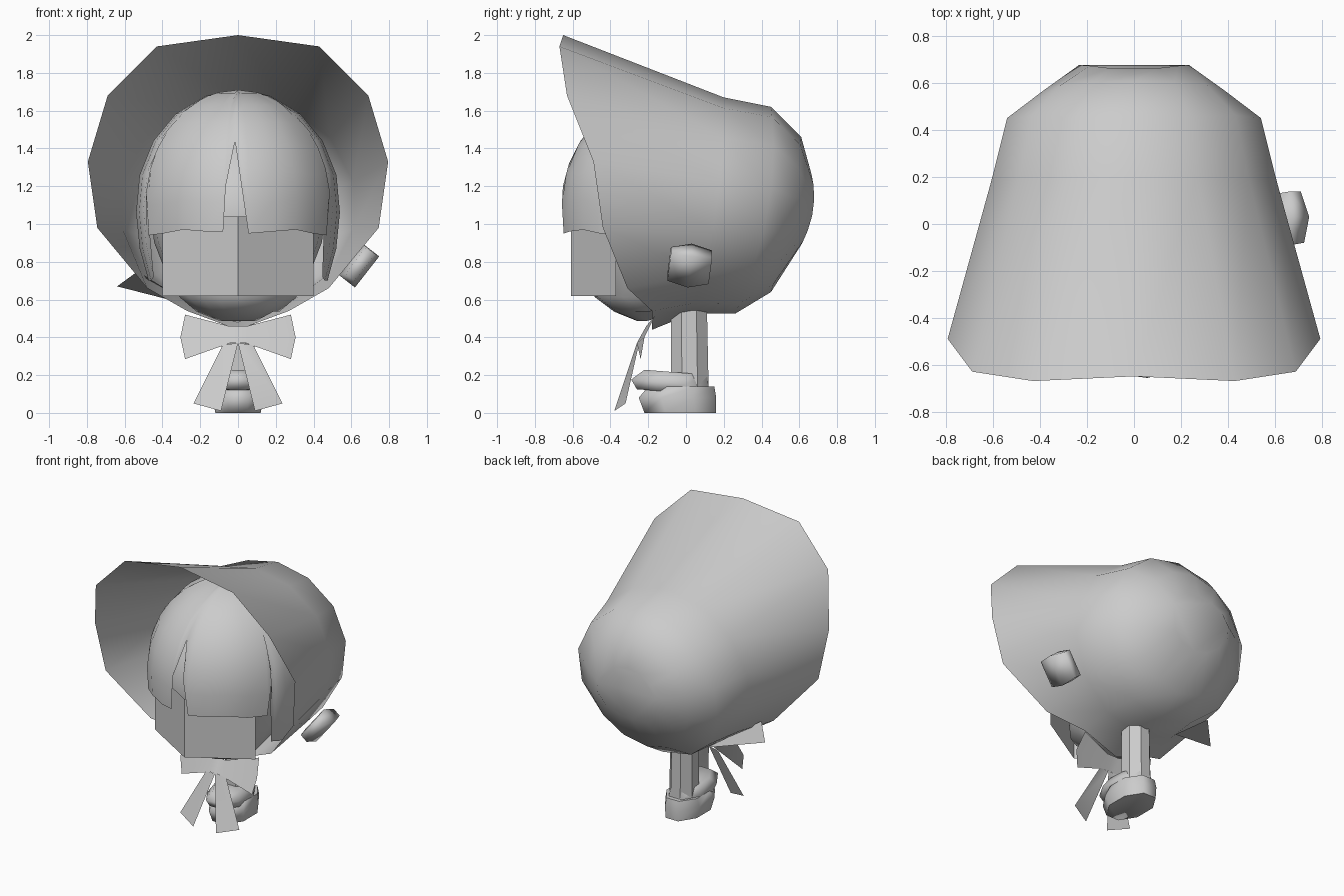
import bpy, bmesh, math
from mathutils import Matrix, Vector, Euler

if "Cube" in bpy.data.objects:
    bpy.data.objects.remove(bpy.data.objects["Cube"])


def finish(name, bm, angle=50):
    bmesh.ops.remove_doubles(bm, verts=bm.verts, dist=0.0005)
    bmesh.ops.recalc_face_normals(bm, faces=bm.faces)
    me = bpy.data.meshes.new(name)
    bm.to_mesh(me)
    bm.free()
    ob = bpy.data.objects.new(name, me)
    bpy.context.collection.objects.link(ob)
    bpy.ops.object.select_all(action='DESELECT')
    ob.select_set(True)
    bpy.context.view_layer.objects.active = ob
    bpy.ops.object.shade_smooth_by_angle(angle=math.radians(angle))
    return ob


def loft(bm, rows, closed=True):
    vs = [[bm.verts.new(p) for p in r] for r in rows]
    n = len(rows[0])
    for a, b in zip(vs, vs[1:]):
        for i in range(n if closed else n - 1):
            j = (i + 1) % n
            bm.faces.new((a[i], a[j], b[j], b[i]))
    return vs


def full_ring(half):
    return half + [(-x, y, z) for x, y, z in half[-2:0:-1]]


def sheet(name, polys, mirror=False):
    bm = bmesh.new()
    for p in polys:
        bm.faces.new([bm.verts.new(c) for c in p])
        if mirror:
            bm.faces.new([bm.verts.new((-x, y, z)) for x, y, z in reversed(p)])
    return finish(name, bm)


# bonnet: flared brim edge, then rounded crown rings
brim = [(0, -.65, 2), (.43, -.67, 1.94), (.69, -.63, 1.68), (.795, -.49, 1.33),
        (.745, -.44, .98), (.48, -.31, .66), (.27, -.18, .54), (0, -.18, .44)]


def crown_ring(yt, zt, yb, zb, rx, bulge):
    half = []
    for i in range(8):
        a = math.pi * i / 7
        t = (1 - math.cos(a)) / 2
        half.append((rx * math.sin(a), yt + (yb - yt) * t + bulge * math.sin(a) ** 2,
                     zt + (zb - zt) * t))
    return full_ring(half)


bm = bmesh.new()
rings = loft(bm, [full_ring(brim),
                  crown_ring(.20, 1.67, .03, .525, .625, .05),
                  crown_ring(.45, 1.62, .26, .525, .555, .08),
                  crown_ring(.61, 1.46, .45, .64, .40, .02),
                  crown_ring(.66, 1.28, .61, .89, .24, .04)])
bm.faces.new(rings[-1])
finish("bonnet", bm, 70)

# head with a fuller chin, tucked behind the face panel
bm = bmesh.new()
bmesh.ops.create_uvsphere(bm, u_segments=20, v_segments=12, radius=1,
                          matrix=Matrix.Translation((0, -.04, 1.03)) @ Matrix.Diagonal((.46, .5, .49, 1)))
for v in bm.verts:
    if v.co.z < .7 and v.co.y < -.08:
        v.co.y -= .09
        v.co.z -= .07
finish("head", bm, 70)

# hair: columns of (azimuth, lower edge) with narrow notches in the fringe
columns = [(-105, .8), (-90, .7), (-76, .7), (-68, .72), (-65, 1.17), (-63, .94), (-48, .95),
           (-33, .97), (-18, .96), (-8.5, .96), (-7, 1.2), (-2, 1.44), (2, 1.2), (6, .95),
           (20, .96), (35, .97), (48, .95), (62, .94), (65, 1.17), (68, .72), (76, .7), (90, .7), (105, .8)]
rows = []
for az, low in columns:
    a, p0 = math.radians(az), math.asin((low - 1.1) / .61)
    row = []
    for k in range(8):
        p = p0 + (math.pi / 2 - p0) * k / 7
        r = math.cos(p if p > 0 else p * .7)
        row.append((.54 * r * math.sin(a), -.06 - .6 * r * math.cos(a), 1.1 + .61 * math.sin(p)))
    rows.append(row)
bm = bmesh.new()
loft(bm, rows, closed=False)
finish("hair", bm, 70)

# face panel folded along its middle
sheet("face_panel", [[(0, -.61, .62), (.4, -.37, .62), (.4, -.37, 1.04), (0, -.61, 1.04)]], True)

# bow wings, knot and hanging ribbons
sheet("bow_wings", [[(0, -.21, .46), (.05, -.21, .46), (.04, -.26, .37), (0, -.26, .37)],
                    [(.05, -.21, .46), (.28, -.16, .52), (.305, -.22, .4), (.28, -.24, .285), (.04, -.26, .37)]], True)
sheet("bow_ribbons", [[(0, -.26, .37), (.08, -.25, .36), (.235, -.32, .05), (.09, -.38, .01)]], True)

# side pompom: a square puff thickest along its middle
place = Matrix.LocRotScale(Vector((.64, .02, .78)),
                           Euler((math.radians(-6), math.radians(38), 0)), None)
bm = bmesh.new()
vs = loft(bm, [[place @ Vector((sx * hx, y, sz * hz)) for sx, sz in ((-1, -1), (1, -1), (1, 1), (-1, 1))]
               for y, hx, hz in ((-.11, .03, .09), (0, .055, .105), (.11, .03, .09))])
bm.faces.new(vs[0])
bm.faces.new(vs[-1])
finish("side_pompom", bm, 100)

# flap on the other side
sheet("side_flap", [[(-.64, .015, .67), (-.53, -.1, .75), (-.25, .12, .57), (-.4, .27, .67)]])


# neck and stepped base: octagonal lofts of (z, y_front, y_back, half width)
def octagon_stack(name, levels, tilt=0, angle=50):
    bm = bmesh.new()
    rows = []
    for z, y0, y1, w in levels:
        c, d, k = (y0 + y1) / 2, (y1 - y0) / 2, 1 / math.cos(math.pi / 8)
        row = []
        for i in range(8):
            a = math.pi / 8 + i * math.pi / 4
            y = c + d * math.sin(a) * k
            row.append((w * k * math.cos(a), y, z + tilt * (y - c)))
        rows.append(row)
    vs = loft(bm, rows)
    bm.faces.new(vs[0])
    bm.faces.new(vs[-1])
    return finish(name, bm, angle)


octagon_stack("neck", [(.12, -.08, .12, .09), (.6, -.08, .11, .085)], angle=30)
octagon_stack("base_lower", [(0, -.22, .16, .12), (.08, -.25, .16, .135), (.14, -.2, .15, .12)], angle=70)
octagon_stack("base_upper", [(.11, -.26, .12, .11), (.16, -.29, .12, .125), (.215, -.22, .11, .1)], -.08, 70)
